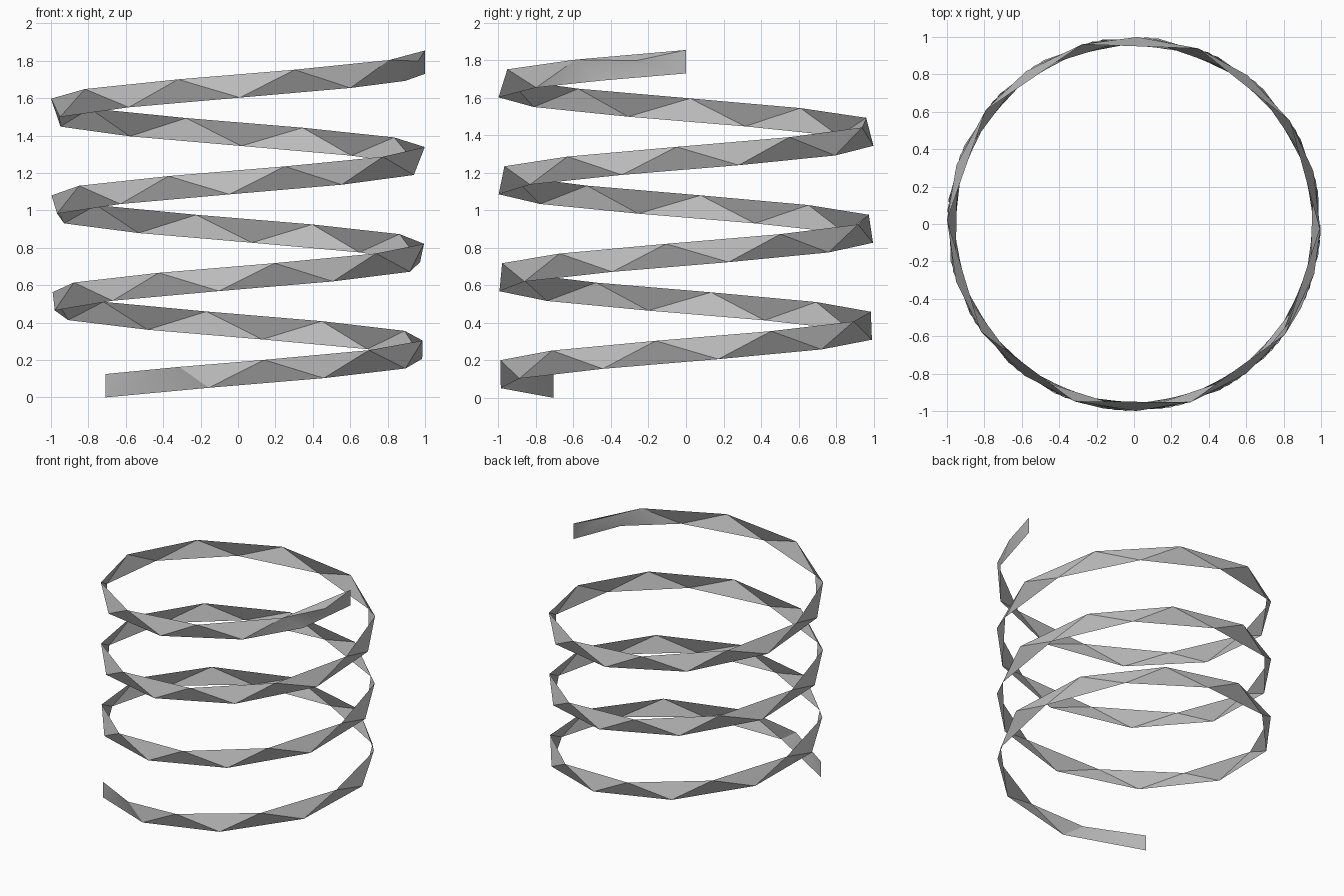
import bpy, bmesh, math

cube = bpy.data.objects.get("Cube")
if cube:
    bpy.data.objects.remove(cube, do_unlink=True)

SWEEP = 1215          # degrees of turn from the lower end to the upper end
RISE = 1.73           # height climbed over the sweep
WIDTH = 0.125         # ribbon width
STEPS = 31            # regular facets along the ribbon
PITCH = 36.32         # degrees per facet

mat = bpy.data.materials.new("plain grey")
mat.use_nodes = True
grey = (0.5, 0.5, 0.5, 1)
mat.diffuse_color = grey
mat.node_tree.nodes["Principled BSDF"].inputs["Base Color"].default_value = grey

bm = bmesh.new()


def helix_point(turn, lift):
    a = math.radians(turn - 135)
    return bm.verts.new((math.cos(a), math.sin(a), RISE * turn / SWEEP + lift))


# Lower and upper rims: staggered points, with shorter facets at the ends
low_turns = [0] + [36 + PITCH * k for k in range(STEPS + 1)] + [SWEEP - 26.7, SWEEP]
top_turns = [SWEEP - t for t in reversed(low_turns)]
low = [helix_point(t, 0) for t in low_turns]
top = [helix_point(t, WIDTH) for t in top_turns]

# Zip the rims together with alternating triangles, up to the last facet
i = j = 0
while i < len(low) - 2 or j < len(top) - 2:
    if low_turns[i + 1] < top_turns[j + 1]:
        bm.faces.new((low[i], low[i + 1], top[j]))
        i += 1
    else:
        bm.faces.new((low[i], top[j + 1], top[j]))
        j += 1

# Upper end: a small fan around one inner point
inner = helix_point(SWEEP - 15.5, 0.09)
ring = [low[-2], low[-1], top[-1], top[-2]]
for k in range(4):
    bm.faces.new((ring[k], ring[(k + 1) % 4], inner))

mesh = bpy.data.meshes.new("spiral_ribbon")
bm.to_mesh(mesh)
bm.free()
mesh.materials.append(mat)
ribbon = bpy.data.objects.new("spiral_ribbon", mesh)
bpy.context.collection.objects.link(ribbon)

# Smooth the gentle end facets, keep the folds sharp
bpy.ops.object.select_all(action='DESELECT')
ribbon.select_set(True)
bpy.context.view_layer.objects.active = ribbon
bpy.ops.object.shade_smooth_by_angle(angle=math.radians(30))
